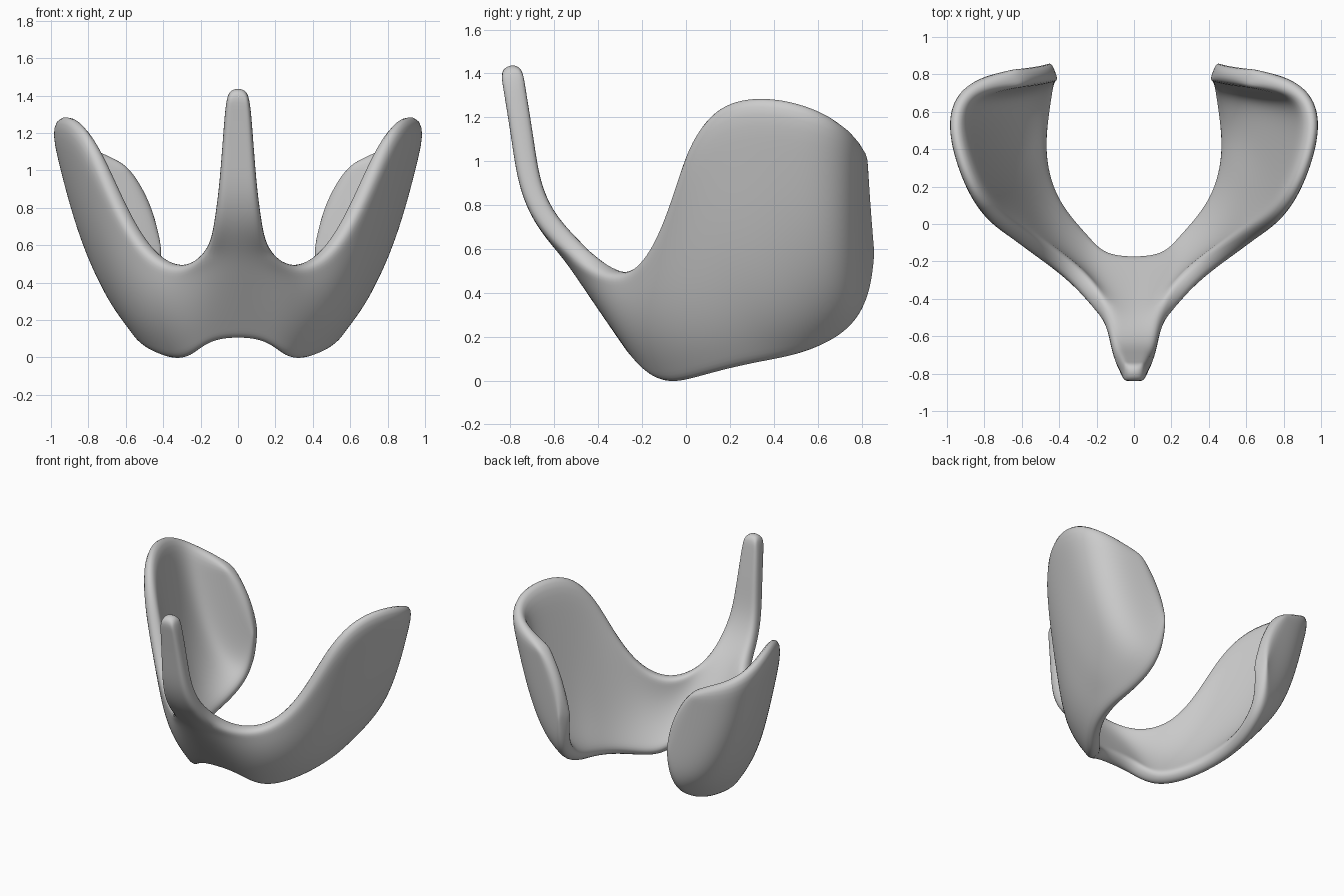
import bpy
from mathutils import Vector

cube = bpy.data.objects.get("Cube")
if cube:
    bpy.data.objects.remove(cube, do_unlink=True)

mat = bpy.data.materials.new("pale_grey")
mat.use_nodes = True
grey = (0.6, 0.6, 0.6, 1)
mat.diffuse_color = grey
mat.node_tree.nodes["Principled BSDF"].inputs["Base Color"].default_value = grey

# Ribs of the left half of the shell: bottom, middle and top point of each
ribs = [
    ((0, -.20, .12), (0, -.37, .36), (0, -.55, .61)),
    ((.17, -.19, .11), (.15, -.35, .35), (.15, -.49, .58)),
    ((.25, -.09, -.02), (.30, -.24, .23), (.28, -.28, .45)),
    ((.38, .05, .02), (.48, -.09, .27), (.48, -.15, .55)),
    ((.46, .20, .065), (.60, .07, .37), (.63, -.05, .83)),
    ((.49, .37, .10), (.67, .19, .45), (.74, .01, 1.09)),
    ((.48, .50, .13), (.72, .34, .46), (.85, .14, 1.28)),
    ((.46, .62, .18), (.74, .50, .47), (.94, .36, 1.31)),
    ((.44, .72, .25), (.745, .64, .49), (.98, .57, 1.26)),
    ((.43, .78, .34), (.69, .725, .52), (.91, .71, 1.18)),
    ((.42, .81, .45), (.59, .77, .62), (.76, .76, 1.11)),
    ((.42, .82, .59), (.47, .805, .83), (.60, .785, 1.04)),
]
ROWS = 5


def along(rib, t):
    """Point on the parabola through the three points of a rib."""
    b, m, e = map(Vector, rib)
    return b * (1 - t) * (1 - 2 * t) + m * 4 * t * (1 - t) + e * t * (2 * t - 1)


verts = [along(rib, r / (ROWS - 1)) for rib in ribs for r in range(ROWS)]
faces = []
for c in range(len(ribs) - 1):
    for r in range(ROWS - 1):
        a = c * ROWS + r
        faces.append((a, a + ROWS, a + ROWS + 1, a + 1))

# Front spire rises from the top of the two central ribs: half width, y, z
low_in, low_out = ROWS - 1, 2 * ROWS - 1
for w, y, z in [(.13, -.64, .72), (.105, -.715, .88), (.09, -.74, 1.07),
                (.075, -.77, 1.26), (.062, -.80, 1.44)]:
    n = len(verts)
    verts += [Vector((0, y, z)), Vector((w, y, z))]
    faces.append((low_in, low_out, n + 1, n))
    low_in, low_out = n, n + 1

mesh = bpy.data.meshes.new("winged_shell")
mesh.from_pydata(verts, [], faces)
mesh.materials.append(mat)
shell = bpy.data.objects.new("winged_shell", mesh)
bpy.context.collection.objects.link(shell)

# Mirror, smooth the sheet, thicken it and round its rim
mirror = shell.modifiers.new("mirror", 'MIRROR')
mirror.use_clip = True
smooth = shell.modifiers.new("smooth_sheet", 'SUBSURF')
smooth.levels = smooth.render_levels = 1
thick = shell.modifiers.new("thickness", 'SOLIDIFY')
thick.thickness = 0.1
thick.offset = 0
rim = shell.modifiers.new("round_rim", 'SUBSURF')
rim.levels = rim.render_levels = 2
for poly in mesh.polygons:
    poly.use_smooth = True
